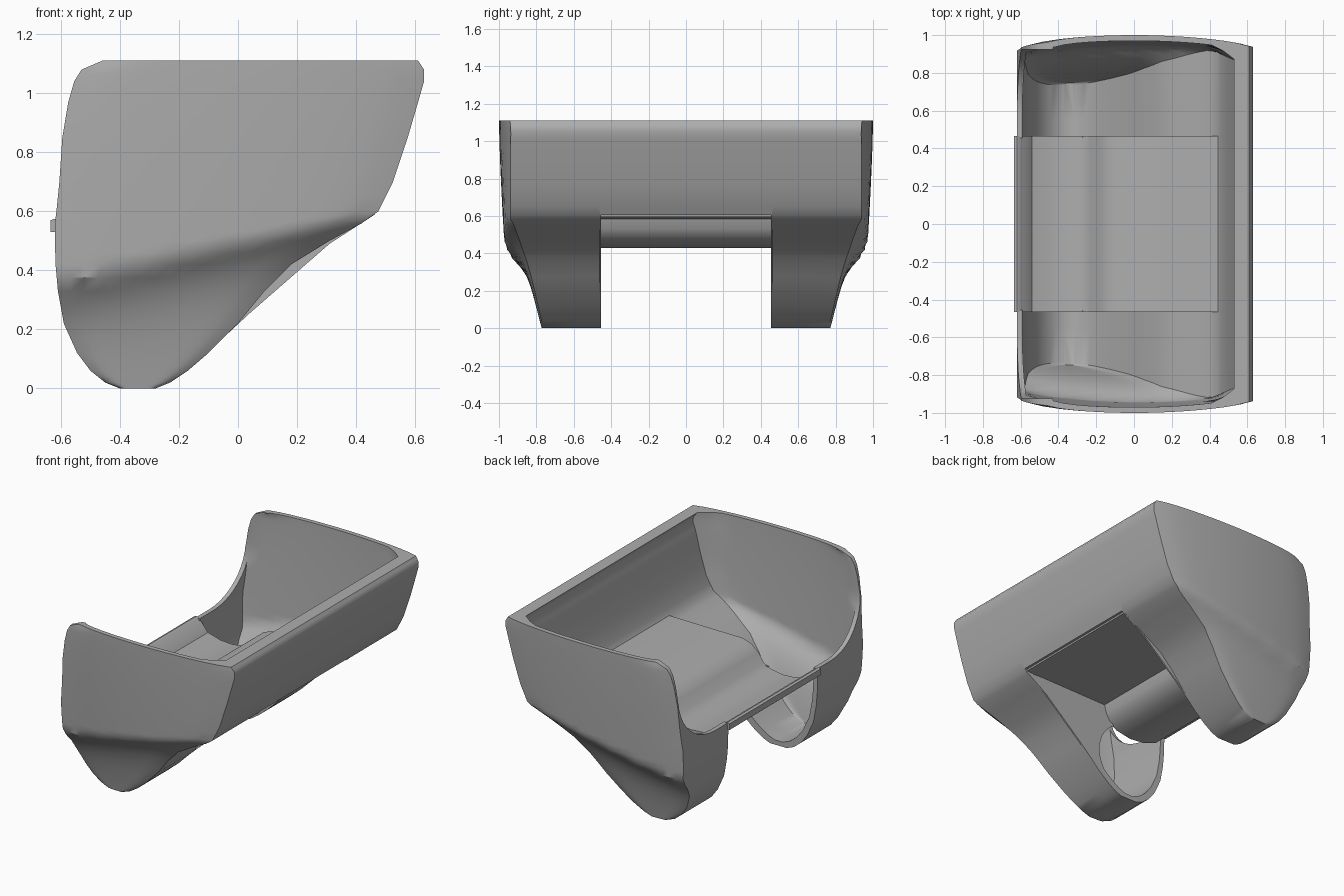
import bpy, bmesh, math

cube = bpy.data.objects.get("Cube")
if cube:
    bpy.data.objects.remove(cube)

grey = bpy.data.materials.new("plain grey")
grey.use_nodes = True
tone = (0.42, 0.42, 0.42, 1)
grey.diffuse_color = tone
grey.node_tree.nodes["Principled BSDF"].inputs["Base Color"].default_value = tone

# Side outline: height, open-side x, wall-side x
OUTLINE = [(0, -.40, -.28), (.02, -.45, -.23), (.06, -.50, -.17), (.12, -.545, -.10),
           (.22, -.59, 0), (.33, -.61, .09), (.42, -.618, .18), (.50, -.62, .31),
           (.56, -.62, .42), (.60, -.615, .475), (.70, -.605, .525), (.85, -.595, .575),
           (.97, -.575, .61), (1.04, -.555, .63), (1.08, -.53, .63), (1.11, -.46, .61)]
TOP = 1.11


def add_object(name, bm):
    bmesh.ops.recalc_face_normals(bm, faces=bm.faces[:])
    mesh = bpy.data.meshes.new(name)
    bm.to_mesh(mesh)
    bm.free()
    mesh.materials.append(grey)
    obj = bpy.data.objects.new(name, mesh)
    bpy.context.collection.objects.link(obj)
    return obj


def prism(name, profile, axis, start, end):
    """Extrude a flat profile along x (profile is y, z) or y (profile is x, z)."""
    bm = bmesh.new()
    place = (lambda a, b, d: (d, a, b)) if axis == "x" else (lambda a, b, d: (a, d, b))
    loops = [[bm.verts.new(place(a, b, d)) for a, b in profile] for d in (start, end)]
    for loop in loops:
        bm.faces.new(loop)
    skin(bm, *loops)
    return add_object(name, bm)


def skin(bm, a, b):
    for i in range(len(a)):
        j = (i + 1) % len(a)
        bm.faces.new((a[i], a[j], b[j], b[i]))


def smooth(obj, angle=35):
    bpy.ops.object.select_all(action="DESELECT")
    obj.select_set(True)
    bpy.context.view_layer.objects.active = obj
    bpy.ops.object.shade_smooth_by_angle(angle=math.radians(angle))


def rows(steps=2):
    for a, b in zip(OUTLINE, OUTLINE[1:]):
        for s in range(steps):
            yield [p + (q - p) * s / steps for p, q in zip(a, b)]
    yield OUTLINE[-1]


def end_y(x, z, u):
    """Outer face of the bulged end wall, tucked in below a slanted crease."""
    depth = max(0, .36 + .22 * (x + .57) - z)
    drop = .1 * (1 - math.exp(-depth / .1)) + .14 * depth
    return 1 - .05 * (x / .63) ** 2 - .06 * (1 - z / TOP) ** 1.4 - drop - .012 * u ** 8


def ring(bm, z, left, right, inner):
    t = .03 if inner else 0
    if inner:
        left += t
        right -= .035 + .045 * min(1, max(0, z - .6) / .4)
        z += .03 * (1 - z / TOP)
    n, m = 16, 8
    end = []
    for i in range(n + 1):
        u = 1 - 2 * i / n
        x = (left + right) / 2 + (right - left) / 2 * u
        chamfer = .5 * max(0, x - .43) if inner else 0
        end.append((x, end_y(x, z, u) - t - chamfer))
    pts = end[:]
    yl, yr = end[-1][1], end[0][1]
    pts += [(left, yl * (1 - 2 * k / m)) for k in range(1, m)]
    pts += [(x, -y) for x, y in reversed(end)]
    pts += [(right, -yr * (1 - 2 * k / m)) for k in range(1, m)]
    return [bm.verts.new((x, y, z)) for x, y in pts]


# Hollow shell: outer and inner lofts joined along the top rim
bm = bmesh.new()
rims = []
for inner in (False, True):
    loft = [ring(bm, *row, inner) for row in rows()]
    for a, b in zip(loft, loft[1:]):
        skin(bm, a, b)
    bm.faces.new(loft[0])
    rims.append(loft[-1])
skin(bm, *rims)
shell = add_object("hollow_shell", bm)

# Open side with swept corners, and the gap between the two pods
sweep = [(.925, 1.4)]
for k in range(11):
    a = math.pi / 2 * k / 10
    sweep.append((.595 + .33 * math.cos(a), .87 - .3 * math.sin(a)))
opening = prism("opening_cutter", sweep + [(-y, z) for y, z in reversed(sweep)], "x", -1, -.3)
gap = prism("gap_cutter", [(-.455, -.2), (.455, -.2), (.455, .605), (-.455, .605)], "x", -1, 1)
bpy.context.view_layer.objects.active = shell
for cutter in (opening, gap):
    cutter.hide_render = True
    mod = shell.modifiers.new("cut", "BOOLEAN")
    mod.operation = "DIFFERENCE"
    mod.solver = "EXACT"
    mod.object = cutter
    bpy.ops.object.modifier_apply(modifier=mod.name)
    bpy.data.objects.remove(cutter)
smooth(shell)

# Bridge panel: flat shelf that steps down into a shallow channel with a lip
bridge_top = [(.465, .625), (-.08, .62), (-.14, .6), (-.19, .56), (-.23, .5), (-.28, .475),
              (-.36, .46), (-.45, .465), (-.54, .49), (-.605, .57), (-.62, .575), (-.635, .57)]
bridge_base = [(-.635, .53), (-.605, .53), (-.56, .475), (-.46, .44), (-.36, .43), (-.25, .45),
               (-.19, .49), (-.165, .53), (-.15, .585), (.46, .595)]
smooth(prism("bridge_panel", bridge_top + bridge_base, "y", -.465, .465))

# Flat inner pod walls, each with a round edge beside the pod opening
wall = [(.465, .59), (.31, .49), (.04, .255), (-.1, .125), (-.19, .05)]
for k in range(15):
    a = math.radians(-58 + 130 * k / 14)
    wall.append((-.345 + .235 * math.cos(a), .265 + .235 * math.sin(a)))
wall += [(-.2, .5), (-.15, .59), (0, .6)]
for side, s in (("left", 1), ("right", -1)):
    smooth(prism("pod_wall_" + side, wall, "y", s * .455, s * .465))
